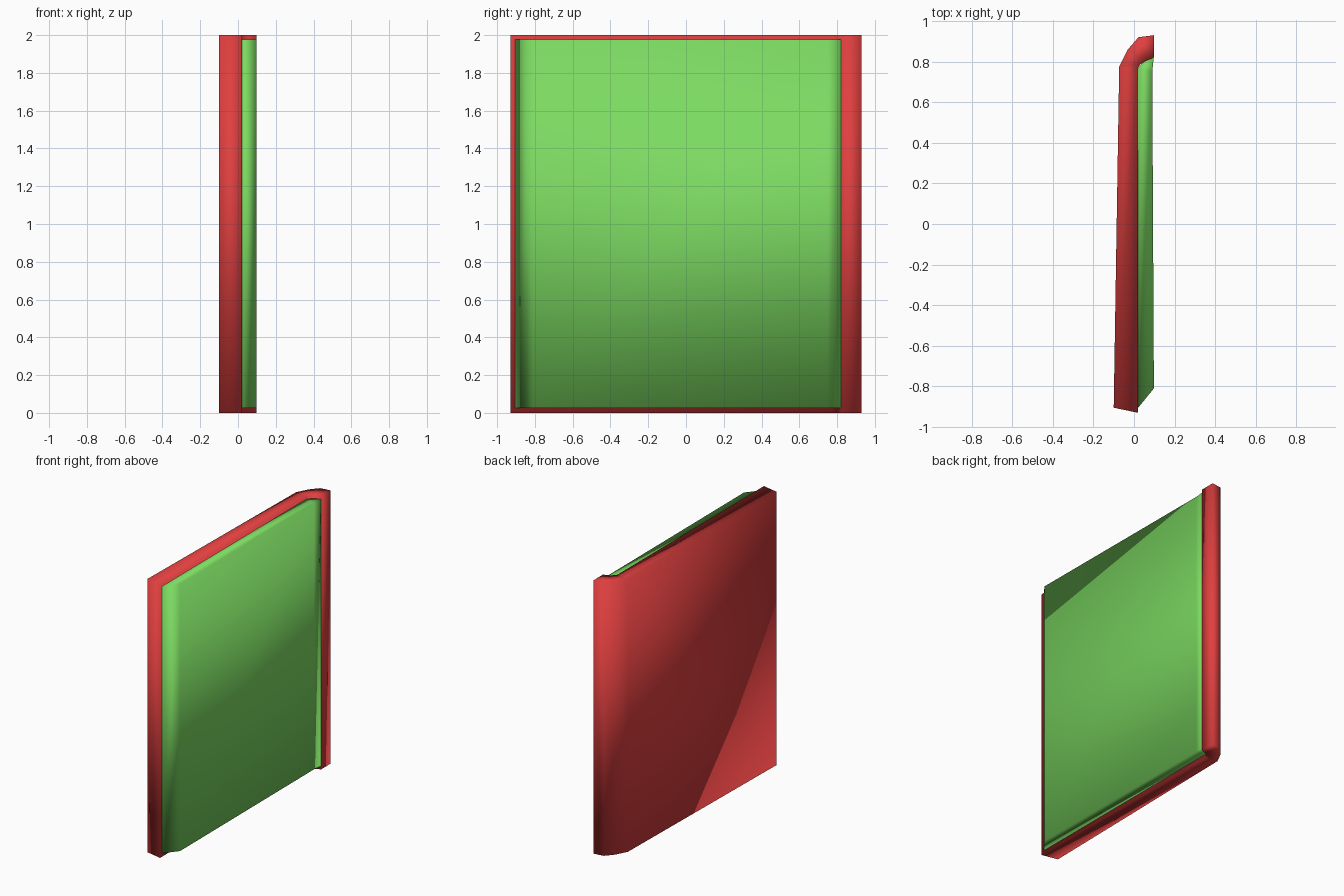
import bpy, bmesh

if "Cube" in bpy.data.objects:
    bpy.data.objects.remove(bpy.data.objects["Cube"])


def material(name, colour):
    m = bpy.data.materials.new(name)
    m.diffuse_color = colour
    m.use_nodes = True
    m.node_tree.nodes["Principled BSDF"].inputs["Base Color"].default_value = m.diffuse_color
    return m


def prism(name, outer, inner, z0, z1, mat):
    """Upright strip between two matching plan curves, capped with quads."""
    bm = bmesh.new()
    levels = [[[bm.verts.new((x, y, z)) for x, y in line] for line in (outer, inner)]
              for z in (z0, z1)]
    (lo_out, lo_in), (hi_out, hi_in) = levels
    for i in range(len(outer) - 1):
        j = i + 1
        bm.faces.new((lo_out[i], lo_out[j], hi_out[j], hi_out[i]))
        bm.faces.new((lo_in[i], lo_in[j], hi_in[j], hi_in[i]))
        bm.faces.new((lo_out[i], lo_out[j], lo_in[j], lo_in[i]))
        bm.faces.new((hi_out[i], hi_out[j], hi_in[j], hi_in[i]))
    for i in (0, -1):
        bm.faces.new((lo_out[i], lo_in[i], hi_in[i], hi_out[i]))
    bmesh.ops.recalc_face_normals(bm, faces=bm.faces)
    for f in bm.faces:
        f.smooth = True
    me = bpy.data.meshes.new(name)
    bm.to_mesh(me)
    bm.free()
    me.materials.append(mat)
    ob = bpy.data.objects.new(name, me)
    bpy.context.collection.objects.link(ob)
    return ob


red = material("red", (0.75, 0.05, 0.05, 1))
green = material("green", (0.2, 0.7, 0.12, 1))

# Thick cover with its edge curled round into a spine
cover_outer = [(-0.10, -0.905), (-0.073, 0.775), (-0.03, 0.86), (0.022, 0.92), (0.098, 0.93)]
cover_inner = [(0.02, -0.93), (0.018, 0.765), (0.03, 0.785), (0.055, 0.803), (0.098, 0.82)]
prism("cover", cover_outer, cover_inner, 0, 2, red)

# Inset page block with a slanted fore edge
page_back = [(0.019, -0.907), (0.018, 0.765), (0.05, 0.803)]
page_front = [(0.098, -0.81), (0.09, 0.75), (0.097, 0.82)]
prism("pages", page_back, page_front, 0.025, 1.978, green)
